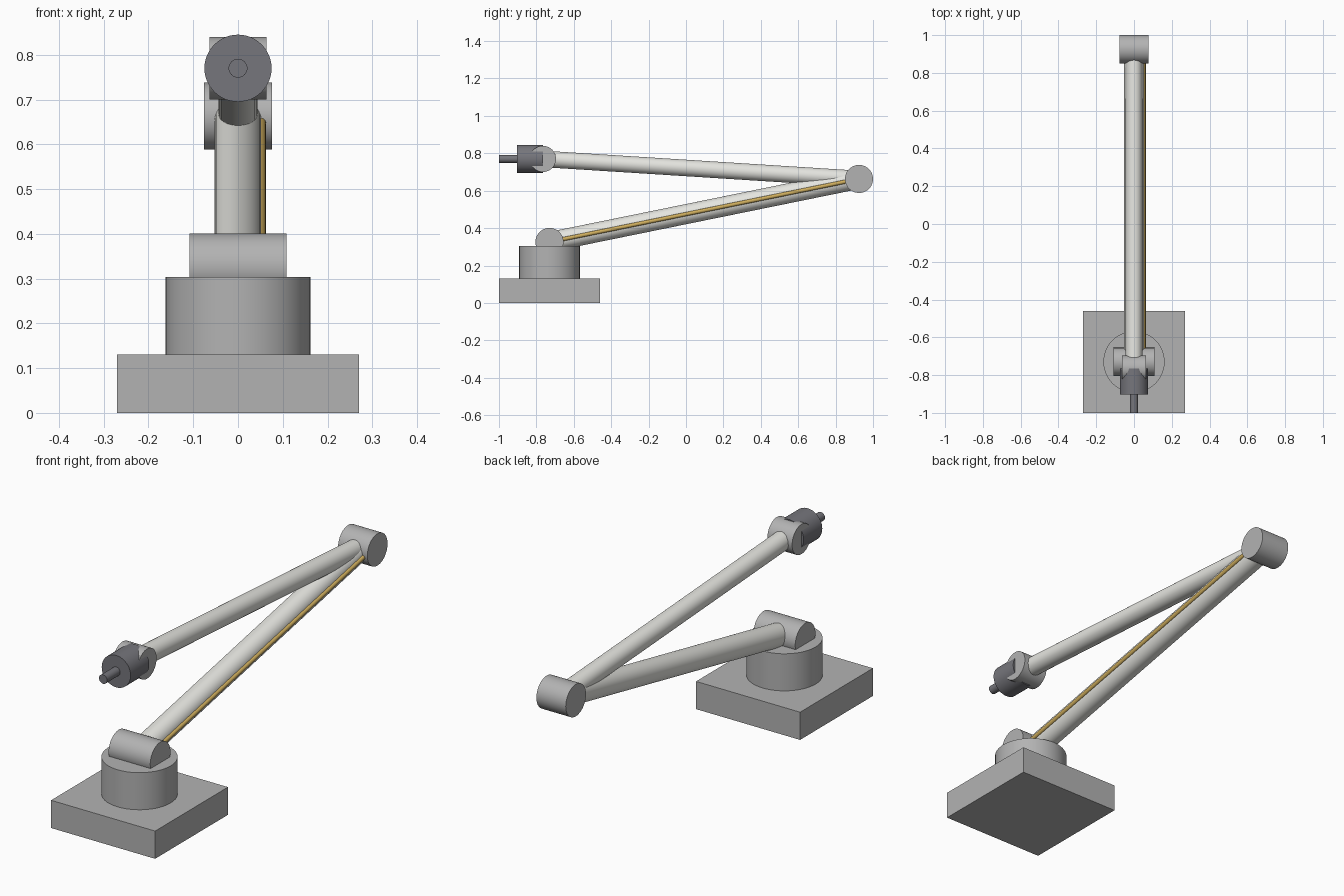
import bpy
from mathutils import Vector

cube = bpy.data.objects.get("Cube")
if cube:
    bpy.data.objects.remove(cube, do_unlink=True)


def material(name, rgb):
    m = bpy.data.materials.new(name)
    m.use_nodes = True
    color = (*rgb, 1)
    m.diffuse_color = color
    m.node_tree.nodes["Principled BSDF"].inputs["Base Color"].default_value = color
    return m


cast_grey = material("cast grey", (0.45, 0.45, 0.45))
light_tube = material("light tube", (0.78, 0.78, 0.74))
dark_tool = material("dark tool", (0.18, 0.18, 0.2))
gold_cable = material("gold cable", (0.62, 0.42, 0.11))


def rod(name, start, end, radius, mat, sides=48):
    """Cylinder running between two points."""
    a, b = Vector(start), Vector(end)
    bpy.ops.mesh.primitive_cylinder_add(
        vertices=sides, radius=radius, depth=(b - a).length, location=(a + b) / 2,
        rotation=(b - a).to_track_quat("Z", "Y").to_euler())
    ob = bpy.context.object
    ob.name = name
    ob.data.materials.append(mat)
    bpy.ops.object.shade_smooth_by_angle()
    return ob


def hinge(name, center, radius, half_width):
    """Joint barrel lying across the arm."""
    side = Vector((half_width, 0, 0))
    return rod(name, center - side, center + side, radius, cast_grey)


shoulder = Vector((0, -0.73, 0.326))
elbow = Vector((0, 0.925, 0.663))
wrist = Vector((0, -0.765, 0.77))

# Base plate and turntable
bpy.ops.mesh.primitive_cube_add(size=1, location=(0, -0.73, 0.065))
plate = bpy.context.object
plate.name = "base_plate"
plate.scale = (0.54, 0.54, 0.13)
plate.data.materials.append(cast_grey)
rod("turntable", (0, -0.73, 0.13), (0, -0.73, 0.304), 0.162, cast_grey)

# Joints
hinge("shoulder_joint", shoulder, 0.075, 0.108)
hinge("elbow_joint", elbow, 0.075, 0.076)
hinge("wrist_joint", wrist, 0.07, 0.064)

# Arm tubes
rod("lower_arm", shoulder, elbow, 0.053, light_tube)
rod("upper_arm", elbow, wrist, 0.044, light_tube)

# Cable along the left side of the lower arm
offset = Vector((0.052, 0, 0))
rod("cable", shoulder + offset, elbow + offset, 0.0105, gold_cable, 12)

# Tool head and tip
rod("tool_head", (0, -0.765, 0.77), (0, -0.903, 0.77), 0.075, dark_tool)
rod("tool_tip", (0, -0.9, 0.77), (0, -1, 0.77), 0.021, dark_tool, 32)
